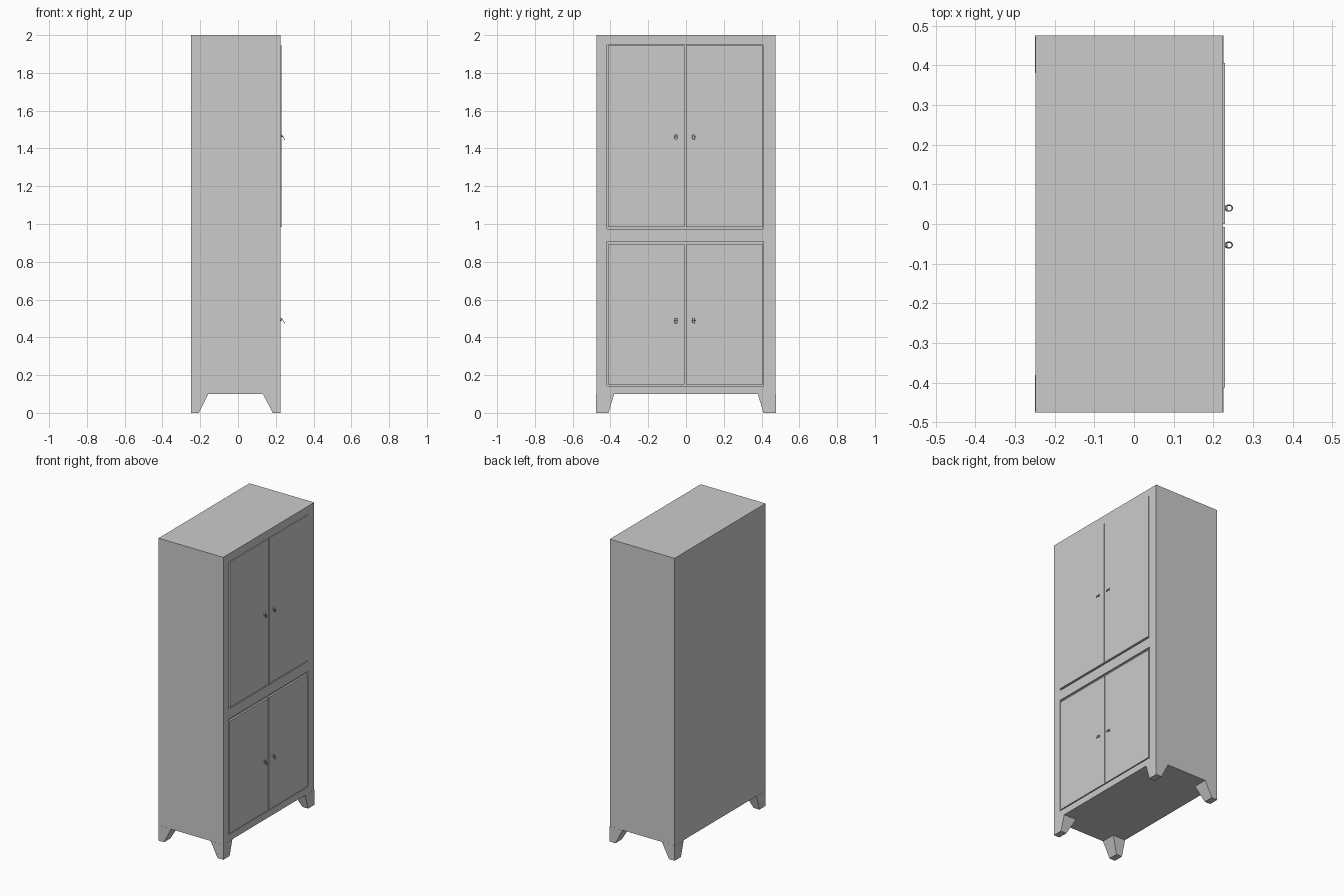
import bpy, bmesh, math
from mathutils import Matrix, Vector

if "Cube" in bpy.data.objects:
    bpy.data.objects.remove(bpy.data.objects["Cube"])

X0, X1, Y, Z0, Z1 = -0.249, 0.225, 0.475, 0.1, 2.0


def make_object(name, bm):
    bmesh.ops.recalc_face_normals(bm, faces=bm.faces)
    mesh = bpy.data.meshes.new(name)
    bm.to_mesh(mesh)
    bm.free()
    ob = bpy.data.objects.new(name, mesh)
    bpy.context.collection.objects.link(ob)
    return ob


def box(name, x, y, z):
    bm = bmesh.new()
    bmesh.ops.create_cube(bm, size=1)
    for v in bm.verts:
        v.co = Vector([(r[0] + r[1]) / 2 + c * (r[1] - r[0]) for c, r in zip(v.co, (x, y, z))])
    return make_object(name, bm)


# Cabinet body with two shallow door openings
body = box("cabinet_body", (X0, X1), (-Y, Y), (Z0, Z1))
openings = {"upper": (-0.419, 0.408, 0.974, 1.947), "lower": (-0.419, 0.411, 0.143, 0.907)}
for level, (ya, yb, za, zb) in openings.items():
    cutter = box(level + "_opening_cutter", (X1 - 0.012, X1 + 0.1), (ya, yb), (za, zb))
    cutter.hide_render = True
    cutter.hide_set(True)
    cutter.display_type = 'WIRE'
    mod = body.modifiers.new(level + "_opening", 'BOOLEAN')
    mod.operation = 'DIFFERENCE'
    mod.solver = 'EXACT'
    mod.object = cutter

# Door pairs, the upper pair standing slightly proud
doors = {"upper": (-0.413, 0.406, 0.983, 1.945, 0.229), "lower": (-0.413, 0.405, 0.149, 0.891, 0.2255)}
for level, (ya, yb, za, zb, front) in doors.items():
    box(level + "_left_door", (X1 - 0.015, front), (ya, -0.007), (za, zb))
    box(level + "_right_door", (X1 - 0.015, front), (0.0, yb), (za, zb))


# Tapered legs, straight on the outside and sloping on the inside
def leg(name, cx, cy, sx, sy):
    bm = bmesh.new()
    rings = []
    for z, w, d in ((0, 0.042, 0.065), (Z0, 0.093, 0.095)):
        rings.append([bm.verts.new((cx + sx * a * w, cy + sy * b * d, z))
                      for a, b in ((0, 0), (1, 0), (1, 1), (0, 1))])
    low, top = rings
    bm.faces.new(low)
    bm.faces.new(top)
    for i in range(4):
        j = (i + 1) % 4
        bm.faces.new((low[i], low[j], top[j], top[i]))
    make_object(name, bm)


for side, x, sx in (("back", -0.25, 1), ("front", 0.2255, -1)):
    for hand, y, sy in (("left", -0.4755, 1), ("right", 0.4755, -1)):
        leg(f"{side}_{hand}_leg", x, y, sx, sy)


# Drop-ring pulls: a small round base with a tilted oval ring
def pull(name, y, z, front):
    bm = bmesh.new()
    bmesh.ops.create_cone(bm, cap_ends=True, segments=12, radius1=0.007, radius2=0.005, depth=0.008,
                          matrix=Matrix.Translation((front + 0.003, y, z + 0.006))
                          @ Matrix.Rotation(math.pi / 2, 4, 'Y'))
    n, m, r = 16, 6, 0.0018
    tilt = Matrix.Translation((0.239, y, z)) @ Matrix.Rotation(math.radians(57), 4, 'Y')
    verts = []
    for i in range(n):
        a = 2 * math.pi * i / n
        out = Vector((math.cos(a), math.sin(a), 0))
        centre = Vector((0.0165 * out.x, 0.0075 * out.y, 0))
        verts.append([bm.verts.new(tilt @ (centre + out * r * math.cos(b) + Vector((0, 0, r * math.sin(b)))))
                      for b in (2 * math.pi * k / m for k in range(m))])
    for i in range(n):
        for k in range(m):
            p, q, k2 = verts[i], verts[(i + 1) % n], (k + 1) % m
            bm.faces.new((p[k], q[k], q[k2], p[k2]))
    ob = make_object(name, bm)
    bpy.ops.object.select_all(action='DESELECT')
    ob.select_set(True)
    bpy.context.view_layer.objects.active = ob
    bpy.ops.object.shade_smooth_by_angle(angle=math.radians(65))


for level, z in (("upper", 1.46), ("lower", 0.488)):
    for hand, y in (("left", -0.053), ("right", 0.04)):
        pull(f"{level}_{hand}_pull", y, z, doors[level][4])
